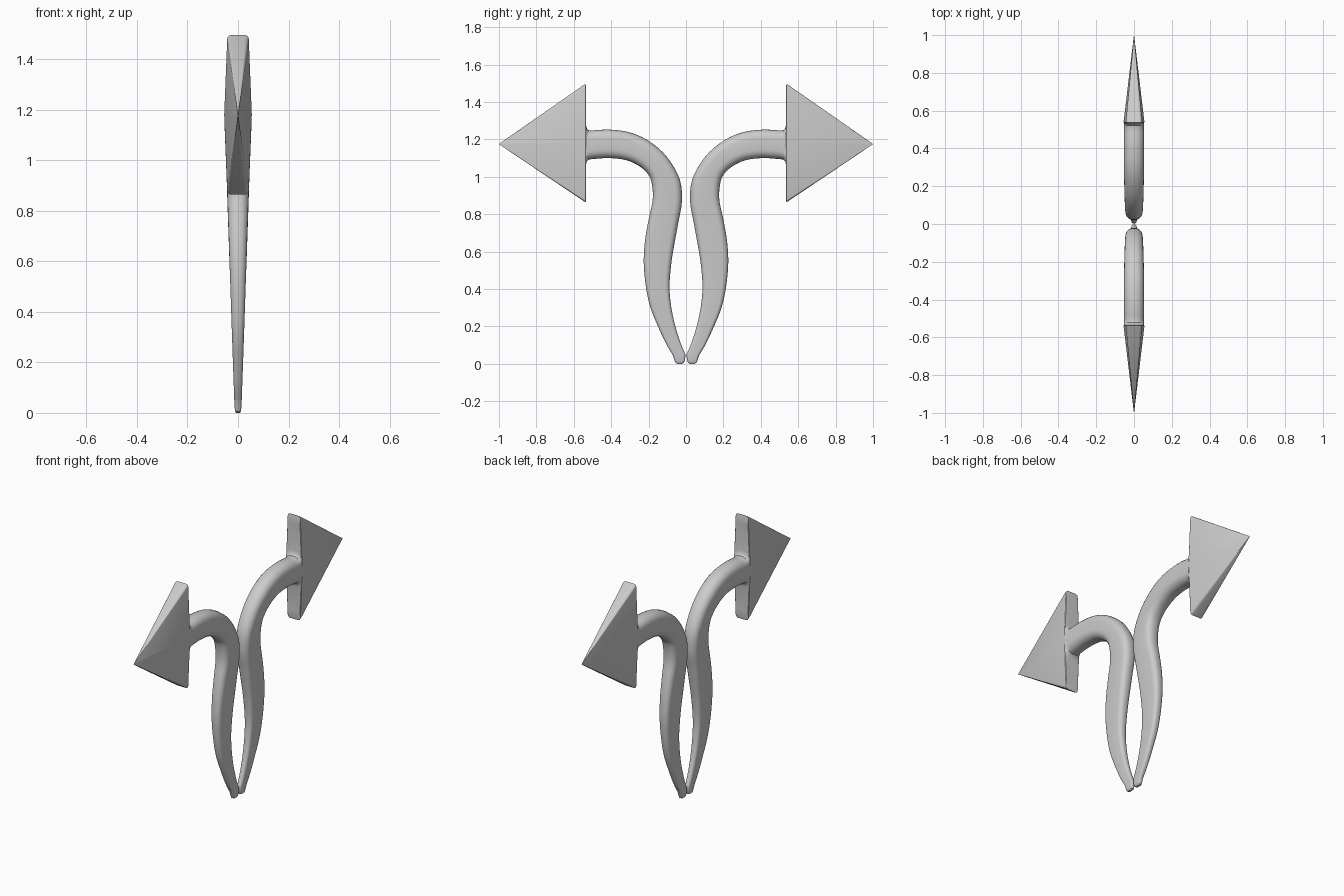
import bpy, bmesh, math
from mathutils import Vector

if "Cube" in bpy.data.objects:
    bpy.data.objects.remove(bpy.data.objects["Cube"])

# Edge pairs along the shaft: inner (y, z), outer (y, z)
SHAFT = [
    (.003, .05, .070, .045), (.032, .12, .108, .11), (.062, .22, .150, .20),
    (.081, .32, .190, .30), (.088, .42, .214, .41), (.078, .54, .226, .54),
    (.062, .64, .219, .66), (.042, .75, .200, .77), (.022, .87, .178, .88),
    (.035, .99, .184, .97), (.105, 1.11, .208, 1.02), (.200, 1.192, .258, 1.062),
    (.300, 1.237, .325, 1.090), (.410, 1.252, .415, 1.100), (.505, 1.247, .505, 1.094),
]


def spline(points, steps):
    """Catmull-Rom through tuples of numbers."""
    p = [points[0]] + points + [points[-1]]
    out = []
    for i in range(1, len(p) - 2):
        a, b, c, d = (Vector(q) for q in p[i - 1:i + 3])
        for s in range(steps):
            t = s / steps
            out.append(.5 * (2 * b + (c - a) * t + (2 * a - 5 * b + 4 * c - d) * t * t
                             + (3 * b - a - 3 * c + d) * t ** 3))
    return out + [Vector(points[-1])]


def section(bm, pair, b, r, bulge):
    """Rounded rectangle spanning the edge pair, half thickness b in x."""
    inner = Vector((0, pair[0], pair[1]))
    outer = Vector((0, pair[2], pair[3]))
    mid, half = (inner + outer) / 2, (outer - inner) / 2
    a = half.length
    u = half.normalized()
    r = min(r, a * .98, b * .98)
    pts = []
    for q in range(4):
        cu = (a - r) * (1, -1, -1, 1)[q]
        cx = (b - r) * (1, 1, -1, -1)[q]
        for k in range(6):
            ang = math.pi / 2 * (q + k / 5)
            pts.append((cu + r * math.cos(ang), cx + r * math.sin(ang)))
        if q in (0, 2):
            pts.append((0, b if q == 0 else -b))
    ring = []
    for pu, px in pts:
        x = px * (1 + bulge * (1 - abs(pu) / a))
        ring.append(bm.verts.new(mid + u * pu + Vector((x, 0, 0))))
    return ring


bm = bmesh.new()
rings = []

# Rounded foot
rings.append(section(bm, (.022, 0, .046, 0), .007, .006, 0))
rings.append(section(bm, (.012, .005, .055, .005), .011, .009, 0))
rings.append(section(bm, (.005, .02, .061, .018), .013, .011, 0))

# Curved, thickening shaft
for p in spline(SHAFT, 5):
    z = (p[1] + p[3]) / 2
    b = min(.013 + .0345 * z, .053)
    rings.append(section(bm, p, b, b * .85, 0))

# Fillet into the arrowhead, barbs, then taper to the tip
HEAD = [  # y, top z, bottom z, half thickness, corner radius, bulge
    (.522, 1.250, 1.091, .052, .043, .03), (.531, 1.260, 1.081, .051, .038, .06),
    (.535, 1.280, 1.062, .049, .032, .11), (.535, 1.440, .920, .042, .016, .28),
    (.534, 1.485, .875, .040, .015, .32), (.537, 1.495, .864, .042, .015, .30),
    (.545, 1.492, .868, .042, .015, .30), (.998, 1.177, 1.173, .0006, .0002, .3),
]
for y, top, bot, b, r, k in HEAD:
    rings.append(section(bm, (y, top, y, bot), b, r, k))

for r0, r1 in zip(rings, rings[1:]):
    n = len(r0)
    for i in range(n):
        bm.faces.new((r0[i], r0[(i + 1) % n], r1[(i + 1) % n], r1[i]))
bm.faces.new(rings[0])
tip = bm.verts.new((0, 1, 1.175))
for i in range(len(rings[-1])):
    bm.faces.new((rings[-1][i], rings[-1][(i + 1) % len(rings[-1])], tip))
bmesh.ops.recalc_face_normals(bm, faces=bm.faces)

mesh = bpy.data.meshes.new("curved_arrows")
bm.to_mesh(mesh)
bm.free()
arrows = bpy.data.objects.new("curved_arrows", mesh)
bpy.context.collection.objects.link(arrows)
bpy.context.view_layer.objects.active = arrows
arrows.select_set(True)
bpy.ops.object.shade_smooth_by_angle(angle=math.radians(35))

# Matching arrow on the other side
mirror = arrows.modifiers.new("mirror", 'MIRROR')
mirror.use_axis = (False, True, False)
mirror.use_mirror_merge = False
